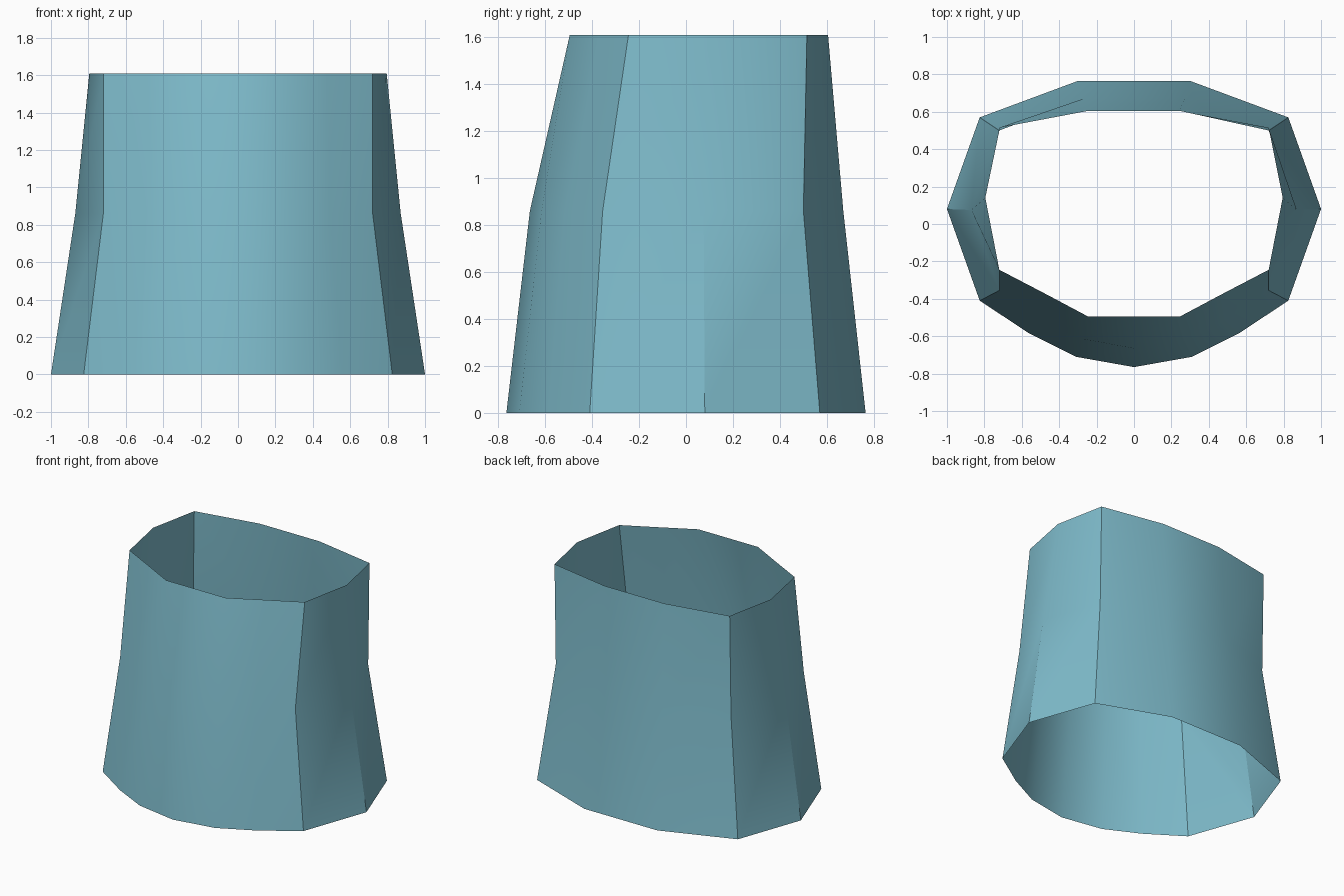
import bpy
import bmesh

cube = bpy.data.objects.get("Cube")
if cube:
    bpy.data.objects.remove(cube, do_unlink=True)

# Soft blue fabric colour
mat = bpy.data.materials.new("soft_blue")
mat.use_nodes = True
colour = (0.21, 0.50, 0.60, 1.0)
mat.diffuse_color = colour
bsdf = mat.node_tree.nodes["Principled BSDF"]
bsdf.inputs["Base Color"].default_value = colour
bsdf.inputs["Roughness"].default_value = 0.8

# Half cross-sections, from front centre round the +x side to the back
FRONT_CORNER, SIDE, BACK_CORNER = 3, 4, 5
SECTIONS = [
    (0.0, [(0, -0.765), (0.31, -0.71), (0.56, -0.585), (0.825, -0.41),
           (1.0, 0.08), (0.825, 0.57), (0.30, 0.765)]),
    (0.86, [(0, -0.665), (0.27, -0.615), (0.49, -0.51), (0.72, -0.355),
            (0.87, 0.075), (0.72, 0.50), (0.27, 0.67)]),
    (1.61, [(0, -0.495), (0.245, -0.495), (0.48, -0.37), (0.72, -0.245),
            (0.795, 0.14), (0.72, 0.515), (0.245, 0.605)]),
]


def full_ring(half):
    """Mirror a half section into a closed ring; only the front point is shared."""
    return half + [(-x, y) for x, y in reversed(half[1:])]


# Open, tapered tube skinned through the sections
bm = bmesh.new()
rings = [[bm.verts.new((x, y, z)) for x, y in full_ring(half)]
         for z, half in SECTIONS]
count = len(rings[0])
for low, high in zip(rings, rings[1:]):
    for i in range(count):
        j = (i + 1) % count
        bm.faces.new((low[i], low[j], high[j], high[i])).smooth = True

# Hard creases down the corners; the side crease fades out above the middle
for level, (low, high) in enumerate(zip(rings, rings[1:])):
    for k in (FRONT_CORNER, SIDE, BACK_CORNER):
        if k == SIDE and level > 0:
            continue
        for i in (k, count - k):
            bm.edges.get((low[i], high[i])).smooth = False

mesh = bpy.data.meshes.new("tapered_sleeve")
bm.to_mesh(mesh)
bm.free()
mesh.materials.append(mat)
sleeve = bpy.data.objects.new("tapered_sleeve", mesh)
bpy.context.collection.objects.link(sleeve)
